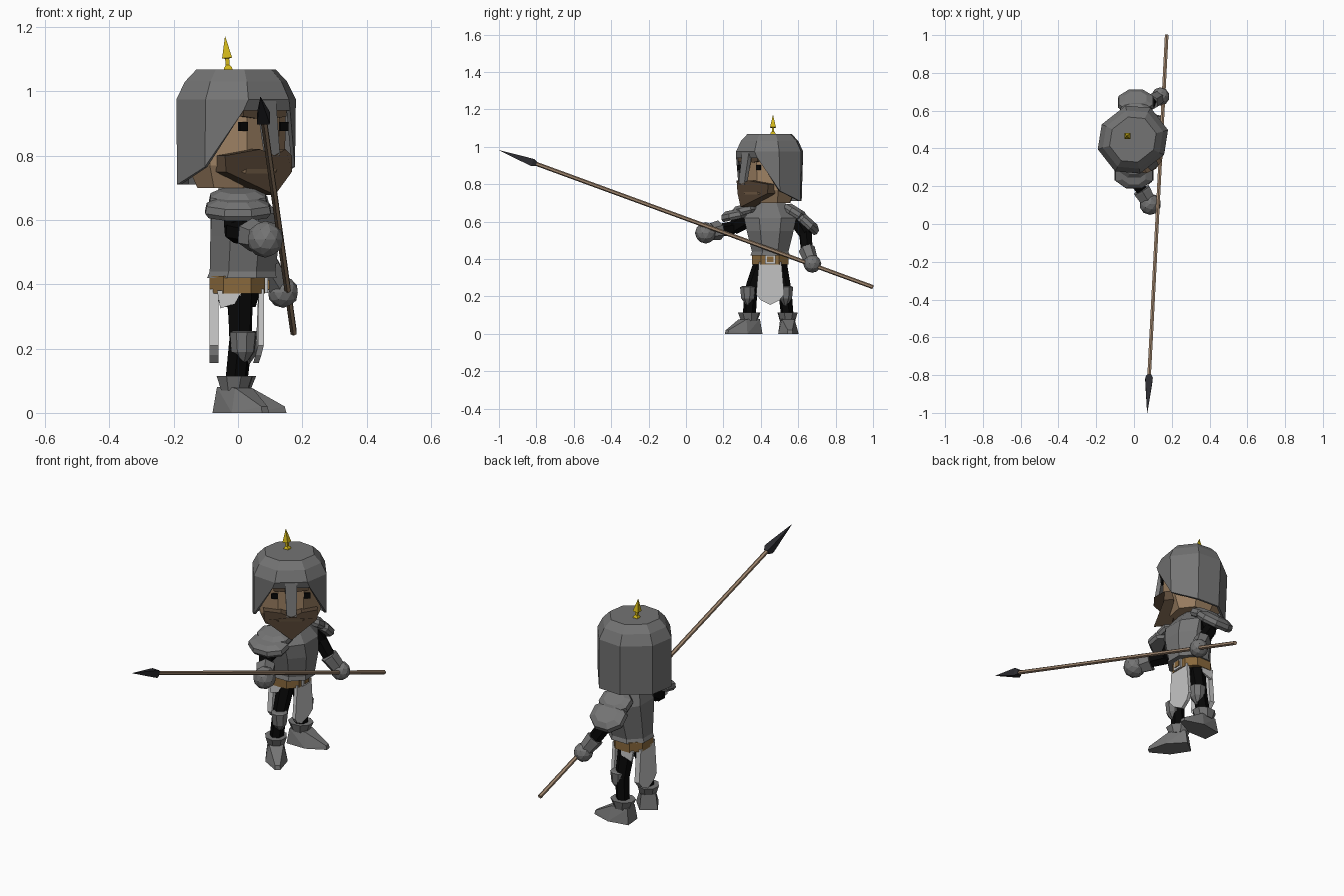
import bpy, bmesh, math
from mathutils import Vector, Matrix

cube = bpy.data.objects.get("Cube")
if cube:
    bpy.data.objects.remove(cube, do_unlink=True)


def material(name, r, g, b):
    m = bpy.data.materials.new(name)
    m.use_nodes = True
    m.diffuse_color = (r, g, b, 1)
    m.node_tree.nodes["Principled BSDF"].inputs["Base Color"].default_value = (r, g, b, 1)
    return m


STEEL = material("steel grey", .175, .175, .175)
CLOTH = material("pale cloth", .57, .57, .57)
SKIN = material("skin", .34, .22, .125)
BEARD = material("beard brown", .105, .067, .04)
GOLD = material("gold", .64, .47, .01)
LEATHER = material("belt leather", .25, .14, .045)
WOOD = material("shaft wood", .36, .245, .16)
BLACK = material("black", .002, .002, .002)
IRON = material("dark iron", .025, .025, .03)


def finish(name, bm, mat, place=None):
    bmesh.ops.recalc_face_normals(bm, faces=bm.faces)
    me = bpy.data.meshes.new(name)
    bm.to_mesh(me)
    bm.free()
    me.materials.append(mat)
    ob = bpy.data.objects.new(name, me)
    bpy.context.collection.objects.link(ob)
    if place:
        ob.matrix_world = place
    return ob


def loft(name, rings, mat, place=None, caps=(True, True)):
    bm = bmesh.new()
    vs = [[bm.verts.new(p) for p in r] for r in rings]
    n = len(vs[0])
    for a, b in zip(vs, vs[1:]):
        for i in range(n):
            bm.faces.new((a[i], a[(i + 1) % n], b[(i + 1) % n], b[i]))
    for want, r in zip(caps, (vs[0], vs[-1])):
        if want:
            bm.faces.new(r)
    return finish(name, bm, mat, place)


def octagon(hx, hy, z, cx=0, cy=0, c=.42):
    q = [(1, -c), (1, c), (c, 1), (-c, 1), (-1, c), (-1, -c), (-c, -1), (c, -1)]
    return [Vector((cx + hx * x, cy + hy * y, z)) for x, y in q]


def spun(name, start, end, profile, mat, sides=6):
    """Rings of (fraction along the axis, radius) between two points."""
    a, b = Vector(start), Vector(end)
    turn = (b - a).to_track_quat('Z', 'Y')
    rings = []
    for t, r in profile:
        ring = [Vector((r * math.cos(k), r * math.sin(k), 0))
                for k in (math.tau * (i + .5) / sides for i in range(sides))]
        rings.append([a.lerp(b, t) + turn @ p for p in ring])
    return loft(name, rings, mat)


def hull(name, pts, mat, place=None):
    bm = bmesh.new()
    for p in pts:
        bm.verts.new(p)
    bmesh.ops.convex_hull(bm, input=bm.verts)
    return finish(name, bm, mat, place)


def box(name, centre, size, mat, place=None):
    bm = bmesh.new()
    bmesh.ops.create_cube(bm, size=1)
    bmesh.ops.scale(bm, vec=size, verts=bm.verts)
    bmesh.ops.translate(bm, vec=centre, verts=bm.verts)
    return finish(name, bm, mat, place)


def slab(name, outline, front, back, mat, place=None):
    """Outline in (y, z), with x depths given by functions of y and z."""
    return loft(name, [[(f(y, z), y, z) for y, z in outline] for f in (front, back)], mat, place)


def turned(x, y, angle):
    return Matrix.Translation((x, y, 0)) @ Matrix.Rotation(math.radians(angle), 4, 'Z')


# Head, turned toward its right
HEAD = turned(-.006, .447, -52)
loft("head", [octagon(.10, .12, .70), octagon(.135, .148, .77),
              octagon(.138, .152, .98)], SKIN, HEAD)
spun("neck", (0, .45, .66), (0, .45, .75), [(0, .045), (1, .045)], SKIN)

# Helmet shell: the front corners of its rim rise to open the face
rim = octagon(.155, .178, .71, c=.45)
for i, z in {0: .94, 1: .94, 2: .765, 7: .765}.items():
    rim[i].z = z
for v in rim[:2]:
    v.y *= 1.15
helmet = loft("helmet", [rim, octagon(.165, .178, .975, c=.45), octagon(.142, .152, 1.03, c=.45),
                         octagon(.11, .118, 1.068, c=.45)], STEEL, HEAD, (False, True))
shell = helmet.modifiers.new("thickness", 'SOLIDIFY')
shell.thickness = .012
hull("nose_guard", [(x, s * w, z) for s in (-1, 1) for x, w, z in
                    ((.164, .03, .97), (.145, .03, .95), (.192, .024, .80), (.172, .024, .80))],
     STEEL, HEAD)
for side, s in (("right", -1), ("left", 1)):
    box(side + "_eye", (.137, s * .08, .89), (.009, .032, .028), BLACK, HEAD)
    hull(side + "_eyebrow", [(x, s * y, z) for x in (.13, .147) for y, z in
                             ((.03, .915), (.03, .94), (.085, .922), (.085, .94))], BEARD, HEAD)

# Beard, curving round the jaw
beard = [(-.132, .80), (-.05, .82), (0, .80), (.05, .82), (.132, .80),
         (.13, .75), (0, .678), (-.13, .75)]
slab("beard", beard, lambda y, z: .197 - 4.8 * y * y, lambda y, z: .10 - 2 * y * y, BEARD, HEAD)

# Gold finial
spun("finial", (-.03, .465, 1.06), (-.04, .465, 1.17),
     [(0, .02), (.12, .018), (.2, .009), (.38, .009), (.4, .022), (1, .001)], GOLD, 4)

# Torso and belt
loft("torso", [octagon(*s, cy=.45) for s in
               ((.108, .105, .42, .012), (.102, .098, .44, .014), (.108, .125, .55, .022),
                (.102, .14, .62, .02), (.06, .08, .70, 0))], STEEL)
loft("belt", [octagon(.086, .097, z, -.002, .45, .5) for z in (.372, .425)], LEATHER)
box("buckle", (.086, .45, .399), (.016, .056, .052), CLOTH)
box("buckle_centre", (.09, .45, .399), (.016, .034, .03), LEATHER)
loft("hips", [octagon(.055, .06, .33, 0, .45), octagon(.07, .078, .38, 0, .45)], BLACK)

# Cloth panels at front and back, and small side flaps
panel = [(.39, .385), (.51, .385), (.525, .21), (.50, .18), (.45, .155), (.40, .18), (.375, .21)]
slab("front_cloth", panel, lambda y, z: .09 - 1.2 * abs(z - .30) ** 2,
     lambda y, z: .072 - 1.2 * abs(z - .30) ** 2, CLOTH)
slab("back_cloth", panel, lambda y, z: -.088, lambda y, z: -.06, CLOTH)
for side, s in (("right", -1), ("left", 1)):
    hull(side + "_hip_cloth", [(x, .45 + s * y, z) for y in (.082, .094)
                               for x, z in ((-.065, .38), (.01, .38), (.005, .345), (-.055, .325))],
         CLOTH)


# Legs: hip, knee and ankle points, and the way the foot points
def leg(side, hip, knee, ankle, angle):
    spun(side + "_thigh", hip, knee, [(0, .043), (1, .036)], BLACK)
    spun(side + "_shin", knee, ankle, [(0, .036), (1, .034)], BLACK)
    kx, ky, _ = knee
    loft(side + "_knee_plate",
         [octagon(r, r, z, .018) for r, z in ((.008, .152), (.034, .19), (.04, .25), (.03, .255))],
         STEEL, turned(kx, ky, angle))
    foot = turned(ankle[0], ankle[1], angle)
    loft(side + "_boot_cuff", [octagon(.042, .04, .07), octagon(.06, .052, .115)], STEEL, foot)
    hull(side + "_boot", [(x, s * y, z) for s in (-1, 1) for x, y, z in
                          ((-.055, .045, 0), (.055, .055, 0), (.155, .014, 0), (.15, .012, .02),
                           (.045, .034, .078), (-.044, .036, .08))], STEEL, foot)


leg("right", (.005, .402, .37), (.005, .345, .22), (-.01, .338, .08), -52)
leg("left", (.005, .498, .37), (.01, .53, .22), (-.005, .543, .08), 5)


# Arms: black sleeve, flared cuff and faceted fist
def arm(side, shoulder, elbow, wrist, fist, size):
    spun(side + "_upper_arm", shoulder, elbow, [(0, .05), (1, .037)], BLACK)
    spun(side + "_forearm", elbow, wrist, [(0, .037), (1, .034)], BLACK)
    spun(side + "_gauntlet", wrist, fist, [(0, size), (.1, size), (1, size * .8)], STEEL)
    bm = bmesh.new()
    bmesh.ops.create_icosphere(bm, subdivisions=2, radius=size * 1.1)
    finish(side + "_fist", bm, STEEL, Matrix.Translation(fist))


arm("right", (0, .33, .62), (-.01, .25, .565), (.04, .18, .555), (.085, .105, .54), .052)
arm("left", (0, .58, .63), (.04, .64, .53), (.09, .645, .455), (.14, .675, .375), .044)


# Shoulder plates: shallow tilted caps
def shoulder_plate(name, centre, tilt, hx, hy):
    place = Matrix.Translation(centre) @ Matrix.Rotation(math.radians(tilt), 4, 'X')
    loft(name, [octagon(hx * .9, hy * .9, -.025), octagon(hx, hy, -.01),
                octagon(hx * .95, hy * .93, .012), octagon(hx * .6, hy * .6, .028)], STEEL, place)


shoulder_plate("right_upper_shoulder", (0, .315, .665), 14, .09, .075)
shoulder_plate("right_lower_shoulder", (0, .26, .636), 12, .102, .075)
shoulder_plate("left_upper_shoulder", (.01, .585, .65), -32, .085, .07)
shoulder_plate("left_lower_shoulder", (.01, .648, .595), -42, .095, .08)

# Spear
butt, tip = Vector((.173, 1, .25)), Vector((.07, -1, .982))
spun("spear_shaft", butt, butt.lerp(tip, .92), [(0, .011), (1, .011)], WOOD)
spun("spear_head", butt.lerp(tip, .9), tip,
     [(0, .016), (.1, .028), (.25, .024), (1, .001)], IRON, 4)
